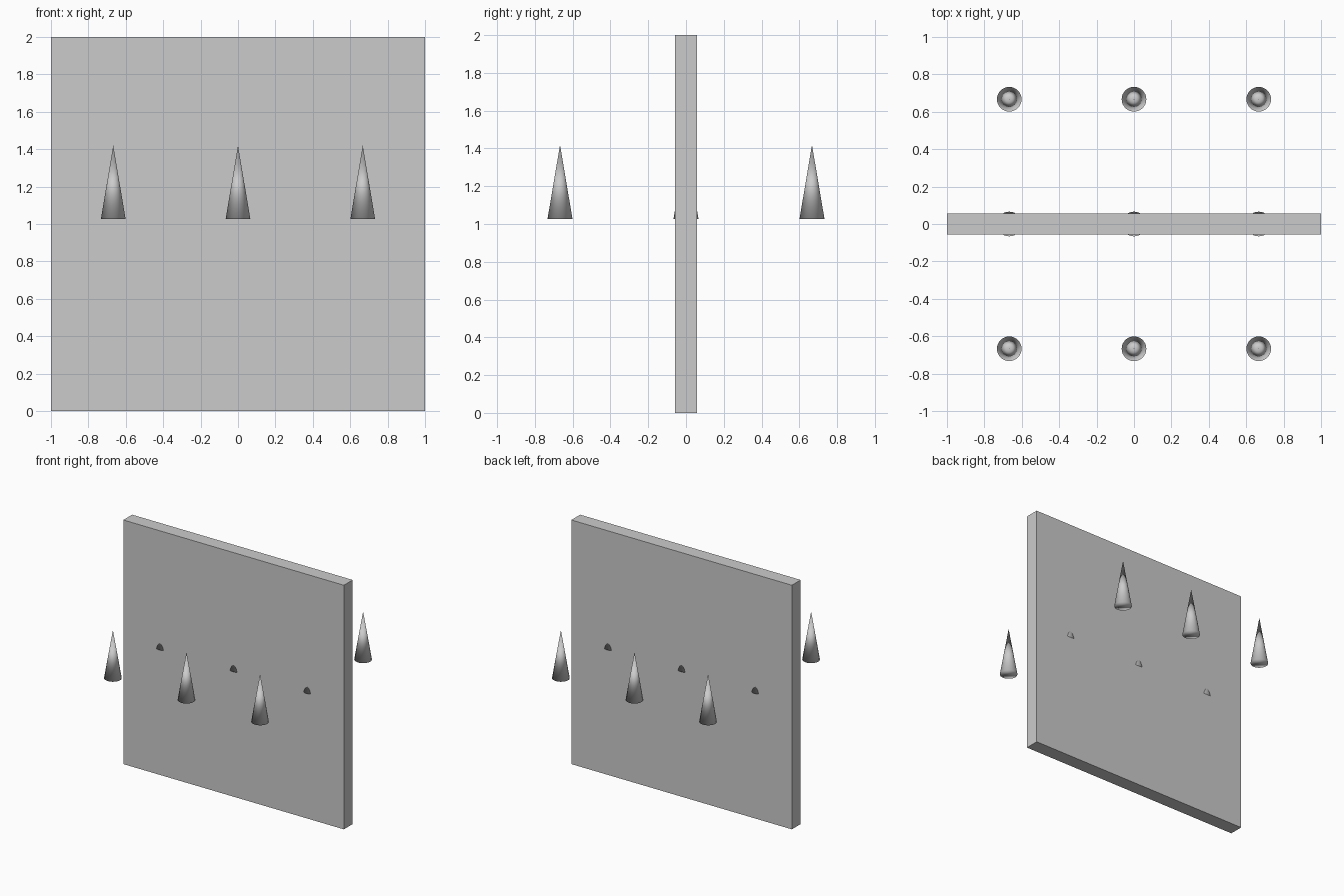
import bpy

if "Cube" in bpy.data.objects:
    bpy.data.objects.remove(bpy.data.objects["Cube"])

PITCH = 0.667          # spacing of the spike grid
RADIUS = 0.066
BASE_Z, TIP_Z = 1.027, 1.419

# upright square slab
bpy.ops.mesh.primitive_cube_add(size=1, location=(0, 0, 1))
slab = bpy.context.object
slab.name = "slab"
slab.scale = (2, 0.114, 2)
bpy.ops.object.transform_apply(location=False, rotation=False, scale=True)


# one smooth-shaded spike, point up
def add_spike(name, x, y):
    bpy.ops.mesh.primitive_cone_add(
        vertices=32, radius1=RADIUS, radius2=0, depth=TIP_Z - BASE_Z,
        location=(x, y, (BASE_Z + TIP_Z) / 2))
    spike = bpy.context.object
    spike.name = name
    bpy.ops.object.shade_smooth()


# 3 x 3 grid of spikes; the middle row is embedded in the slab
for row, j in (("front", -1), ("middle", 0), ("back", 1)):
    for col, i in (("left", -1), ("centre", 0), ("right", 1)):
        add_spike(f"spike_{row}_{col}", i * PITCH, j * PITCH)
